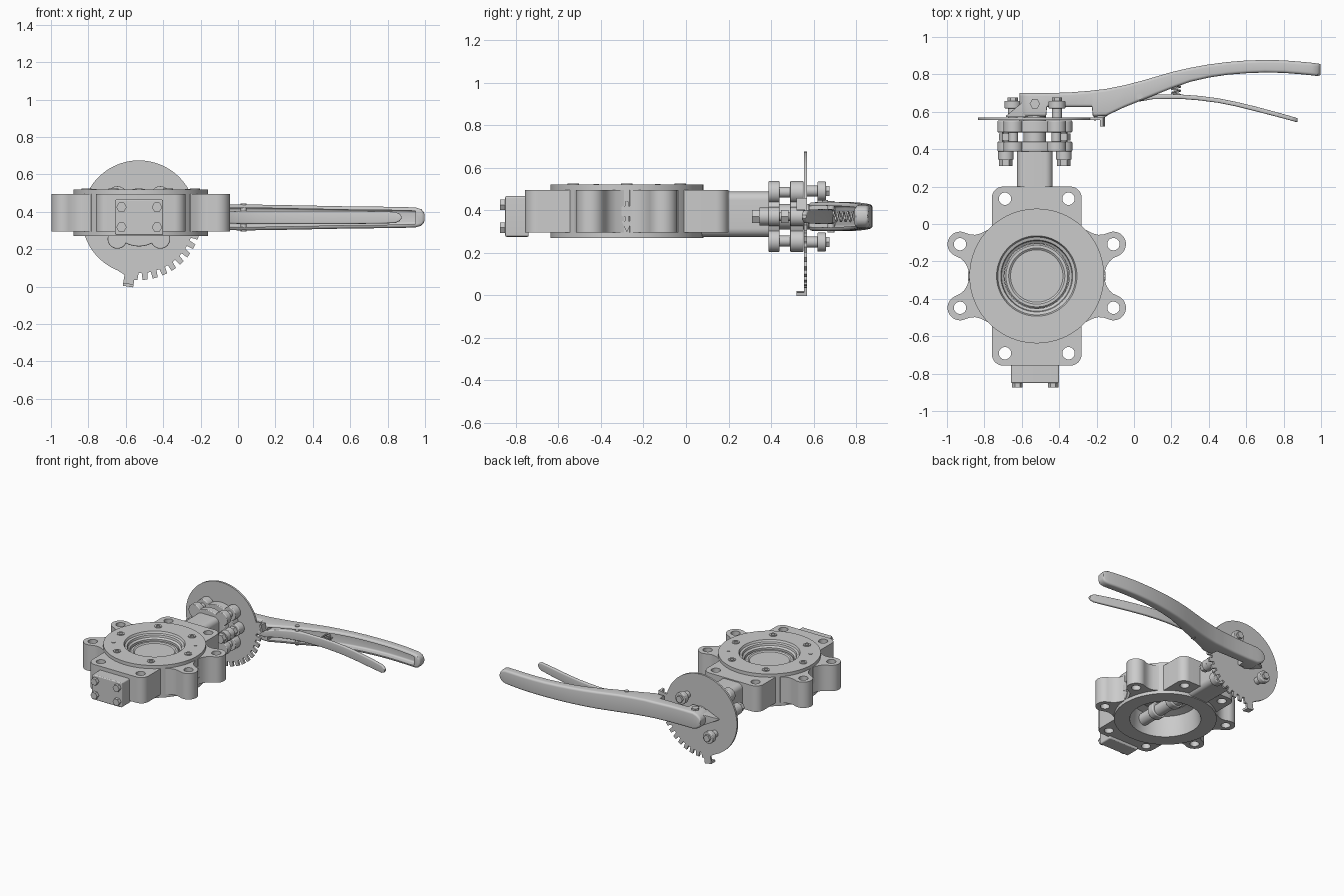
import bpy, bmesh
from math import sin, cos, pi, radians, hypot, atan2

if "Cube" in bpy.data.objects:
    bpy.data.objects.remove(bpy.data.objects["Cube"])

CX, CY = -0.52, -0.278      # bore centre
SX, SZ = -0.53, 0.37        # stem axis
D = bpy.data


def make(name, bm):
    bmesh.ops.recalc_face_normals(bm, faces=bm.faces)
    me = D.meshes.new(name)
    bm.to_mesh(me)
    bm.free()
    ob = D.objects.new(name, me)
    bpy.context.collection.objects.link(ob)
    return ob


def skin(name, rings, caps=True, closed=False):
    bm = bmesh.new()
    vs = [[bm.verts.new(p) for p in r] for r in rings]
    n = len(vs[0])
    pairs = list(zip(vs, vs[1:])) + ([(vs[-1], vs[0])] if closed else [])
    for a, b in pairs:
        for i in range(n):
            bm.faces.new((a[i], a[(i + 1) % n], b[(i + 1) % n], b[i]))
    if caps:
        bm.faces.new(vs[0])
        bm.faces.new(vs[-1])
    return make(name, bm)


def prism(name, pts, axis, a, b):
    put = {'x': lambda u, v, t: (t, u, v), 'y': lambda u, v, t: (u, t, v),
           'z': lambda u, v, t: (u, v, t)}[axis]
    return skin(name, [[put(u, v, t) for u, v in pts] for t in (a, b)])


def circle(u, v, r, n=40):
    return [(u + r * cos(2 * pi * i / n), v + r * sin(2 * pi * i / n)) for i in range(n)]


def cyl(name, u, v, r, axis, a, b, n=40):
    return prism(name, circle(u, v, r, n), axis, a, b)


def round_rect(u0, u1, v0, v1, r, n=8):
    pts = []
    for k, (u, v) in enumerate([(u1 - r, v1 - r), (u0 + r, v1 - r), (u0 + r, v0 + r), (u1 - r, v0 + r)]):
        pts += [(u + r * cos(pi / 2 * (k + i / n)), v + r * sin(pi / 2 * (k + i / n))) for i in range(n + 1)]
    return pts


def lathe(name, prof, n=96, closed=True):
    return skin(name, [[(CX + r * cos(2 * pi * i / n), CY + r * sin(2 * pi * i / n), z)
                        for i in range(n)] for r, z in prof], not closed, closed)


def loft(name, stations, r):
    # rounded-rectangle sections along x: (x, y low, y high, half width)
    return skin(name, [[(x, y, z) for z, y in
                        round_rect(SZ - w, SZ + w, y0, y1, min(r, w * .9, (y1 - y0) * .45), 4)]
                       for x, y0, y1, w in stations])


def cut(ob, cutters):
    bpy.context.view_layer.objects.active = ob
    for c in cutters:
        m = ob.modifiers.new("cut", 'BOOLEAN')
        m.operation, m.solver, m.object = 'DIFFERENCE', 'EXACT', c
        bpy.ops.object.modifier_apply(modifier=m.name)
        D.objects.remove(c)


def bevel(ob, w):
    m = ob.modifiers.new("bevel", 'BEVEL')
    m.width, m.segments, m.limit_method = w, 3, 'ANGLE'
    return ob


# Body casting: tall block with four corner holes
block = prism("body_block", round_rect(-.76, -.28, -.757, .2, .06), 'z', .295, .495)
cut(block, [cyl("c", CX, CY, .3, 'z', .2, .6, 64)] +
    [cyl("c", CX + sx * .17, CY + sy * .413, .033, 'z', .2, .6) for sx in (-1, 1) for sy in (-1, 1)])

# Side lugs with flared roots
for sx in (-1, 1):
    for sy in (-1, 1):
        lx, ly = CX + sx * .41, CY + sy * .17
        a = atan2(sy * .17, sx * .41)
        half = [(.067 * cos(radians(t)), .067 * sin(radians(t))) for t in range(0, 91, 9)]
        half += [(-.03, .069), (-.055, .077), (-.08, .095), (-.105, .125), (-.13, .13)]
        shape = half + [(u, -v) for u, v in half[:0:-1]]
        lug = prism("side_lug", [(lx + u * cos(a) - v * sin(a), ly + u * sin(a) + v * cos(a))
                                 for u, v in shape], 'z', .295, .495)
        cut(lug, [cyl("c", lx, ly, .033, 'z', .2, .6)])

# Flange ring with stepped bore
lathe("flange_ring", [(.36, .27), (.36, .52), (.215, .52), (.208, .505), (.192, .5), (.188, .485),
                      (.174, .475), (.174, .44), (.232, .425), (.245, .29), (.25, .27)])
# Closed butterfly disc with rear hub
lathe("valve_disc", [(.13, .425), (.173, .442), (.173, .458), (.165, .465), (.15, .465), (.14, .458)],
      closed=False)
cyl("disc_shaft", CX, .372, .045, 'y', -.53, -.03)
for y in (-.4, -.21):
    bevel(prism("disc_hub", round_rect(CX - .06, CX + .06, .32, .435, .05), 'y', y, y + .055), .006)

# Retainer screws
for k in range(6):
    x, y = CX + .29 * cos(k * pi / 3), CY + .29 * sin(k * pi / 3)
    head = cyl("retainer_screw", x, y, .027, 'z', .5, .525, 24)
    cut(head, [cyl("c", x, y, .015, 'z', .51, .54, 6)])
for s in (-1, 1):
    cyl("set_pin", CX + s * .25, CY + s * .145, .013, 'z', .5, .523, 16)
    prism("side_pad", round_rect(CY - .025, CY + .025, .37, .42, .01), 'x', CX + s * .35, CX + s * .367)
# Flow arrow on the side
prism("flow_arrow", [(CY - .025, .35), (CY, .295), (CY + .025, .35), (CY + .008, .35), (CY + .008, .44),
                     (CY - .008, .44), (CY - .008, .35)], 'x', -.17, -.153)

# Bottom cover with four bolts
bevel(prism("bottom_cover", round_rect(-.657, -.4, .275, .466, .01), 'y', -.85, -.74), .006)
for x in (-.623, -.433):
    for z in (.318, .425):
        cyl("cover_bolt", x, z, .028, 'y', -.875, -.84, 6)

# Neck and stem
prism("neck", round_rect(-.625, -.435, .275, .487, .04), 'y', .05, .4)
cyl("stem", SX, SZ, .06, 'y', .38, .6)

# Lobed mounting flanges
diag = [(sx * .115, sz * .115) for sx in (-1, 1) for sz in (-1, 1)]
for name, a, b in (("neck_flange", .388, .44), ("bracket_flange", .49, .553)):
    for dx, dz, r in [(0, 0, .155)] + [(x, z, .052) for x, z in diag] + [(-.155, 0, .045), (.155, 0, .045)]:
        bevel(cyl(name, SX + dx, SZ + dz, r, 'y', a, b), .005)

# Flange bolts: head, washer, shank and nut
for s in (-1, 1):
    x = SX + s * .155
    cyl("flange_bolt_head", x, SZ, .036, 'y', .31, .345, 6)
    cyl("flange_bolt_washer", x, SZ, .042, 'y', .345, .388)
    cyl("flange_bolt_shank", x, SZ, .02, 'y', .34, .55, 24)
    cyl("flange_bolt_nut", x, SZ, .036, 'y', .447, .483, 6)
for x, z in diag:
    cyl("corner_spacer", SX + x, SZ + z, .025, 'y', .43, .5, 24)
# Plate bolts on one diagonal
for s in (-1, 1):
    x, z = SX + s * .118, SZ + s * .12
    cyl("plate_bolt_shank", x, z, .026, 'y', .56, .63, 24)
    bevel(cyl("plate_bolt_collar", x, z, .045, 'y', .618, .658), .005)
    cyl("plate_bolt_head", x, z, .027, 'y', .65, .675, 6)

# Index plate: round with a notched quarter
out = []
TEETH = 10
for d in range(12, 252, 4):
    out.append((.305, d))
for k in range(TEETH):
    p = 94 / TEETH
    a0 = 264 + k * p
    out += [(.335, a0), (.335, a0 + p * .5), (.298, a0 + p * .6), (.298, a0 + p * .95)]
out.append((.335, 359))
prism("index_plate", [(SX + r * cos(radians(d)), SZ + r * sin(radians(d))) for r, d in out],
      'y', .555, .57)
# Bent stop tabs at the ends of the notched quarter
for d in (-99, 9):
    for r0, r1, y0 in ((.28, .374, .555), (.358, .374, .52)):
        c, s = cos(radians(d)), sin(radians(d))
        prism("stop_tab", [(SX + r * c - t * s, SZ + r * s + t * c) for r, t in
                           ((r0, -.028), (r1, -.028), (r1, .028), (r0, .028))], 'y', y0, .57)

# Handle: lofted, hollowed from below
st = [(-.612, .575, .70, .02), (-.60, .575, .70, .04), (-.575, .575, .70, .056), (-.545, .575, .70, .065),
      (-.47, .575, .70, .065), (-.465, .625, .70, .065), (-.35, .625, .703, .065), (-.225, .625, .713, .065),
      (-.22, .575, .714, .065), (-.15, .578, .722, .067), (-.05, .625, .742, .068), (.05, .665, .768, .069),
      (.2, .725, .812, .067), (.3, .76, .835, .065), (.4, .783, .853, .063), (.5, .798, .866, .061),
      (.6, .806, .874, .059), (.7, .81, .877, .058), (.8, .808, .875, .057), (.9, .80, .867, .055),
      (.95, .795, .862, .053), (.98, .791, .858, .044), (.993, .795, .856, .03), (.998, .80, .855, .015)]
handle = loft("handle", st, .016)
cut(handle, [loft("c", [(x, a - .05, b - .02, w - .018) for x, a, b, w in st if -.16 < x < .96], .012)])
loft("pointer", [(-.685, .571, .578, .004), (-.58, .571, .665, .05)], .004)
cyl("handle_screw", SX, .643, .028, 'z', .42, .448, 6)

# Trigger lever with latch tooth, pivot and spring
loft("trigger_lever", [(-.215, .553, .60, .02), (-.17, .56, .64, .025), (-.1, .61, .675, .03),
                       (0, .65, .70, .034), (.1, .667, .692, .035), (.25, .669, .692, .035),
                       (.35, .661, .685, .035), (.45, .648, .672, .035), (.55, .628, .652, .035),
                       (.65, .603, .628, .034), (.75, .577, .601, .033), (.84, .553, .576, .03),
                       (.863, .546, .569, .02), (.873, .545, .566, .008)], .008)
cyl("pivot_pin", .03, .682, .016, 'z', SZ - .074, SZ + .074, 24)
cu = D.curves.new("trigger_spring", 'CURVE')
cu.dimensions, cu.bevel_depth, cu.bevel_resolution = '3D', .005, 2
sp = cu.splines.new('POLY')
N = 100
sp.points.add(N)
for i in range(N + 1):
    t = i / N * 5 * 2 * pi
    sp.points[i].co = (.225 + .022 * cos(t), .69 + .11 * i / N, SZ + .022 * sin(t), 1)
bpy.context.collection.objects.link(D.objects.new("trigger_spring", cu))

# Smooth curved faces, keep edges sharp
for ob in D.objects:
    if ob.type == 'MESH':
        bpy.ops.object.select_all(action='DESELECT')
        ob.select_set(True)
        bpy.context.view_layer.objects.active = ob
        bpy.ops.object.shade_smooth_by_angle(angle=radians(32))
